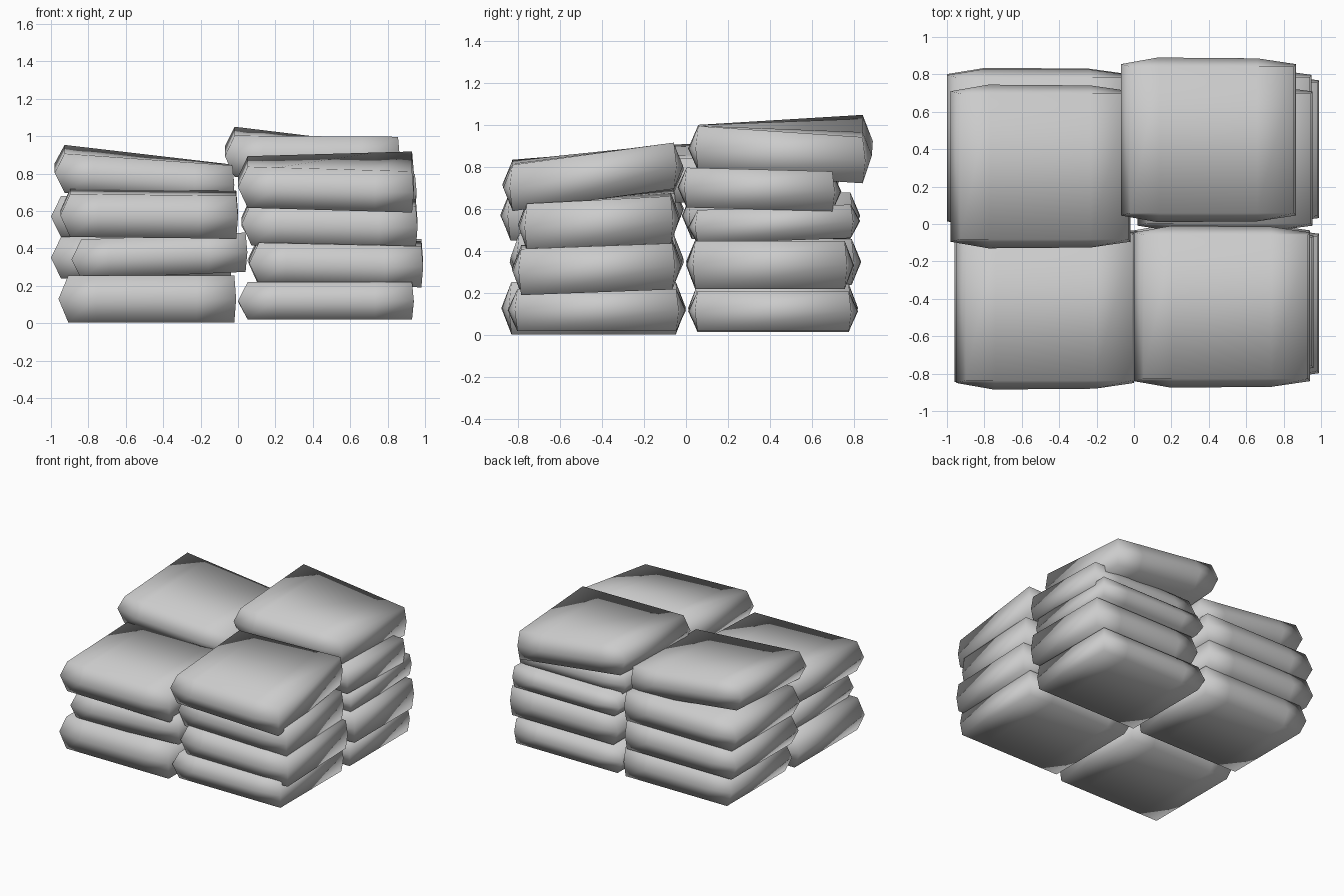
import bpy, bmesh

if "Cube" in bpy.data.objects:
    bpy.data.objects.remove(bpy.data.objects["Cube"])

# half outline of a sack (u along x, v = half depth): belly ring and flat panel ring
BELLY = [(-0.5, 0.46), (-0.29, 0.5), (0.28, 0.495), (0.5, 0.46)]
PANEL = [(-0.445, 0.445), (-0.28, 0.445), (0.28, 0.445), (0.49, 0.445)]


def outline(half):
    return [(u, -v) for u, v in half] + [(u, v) for u, v in reversed(half)]


def sack(name, x0, x1, y0, y1, z, h, a=0, b=0, t=0):
    """Pillow-like sack; a, b = rise along x and y, t = twist."""
    bm = bmesh.new()
    rings = []
    for half, k in ((PANEL, -0.5), (BELLY, 0), (PANEL, 0.5)):
        rings.append([bm.verts.new(((x0 + x1) / 2 + u * (x1 - x0),
                                    (y0 + y1) / 2 + v * (y1 - y0),
                                    z + k * h + a * u + b * v + t * u * v))
                      for u, v in outline(half)])
    n = len(rings[0])
    for lo, hi in zip(rings, rings[1:]):
        for i in range(n):
            j = (i + 1) % n
            bm.faces.new((lo[i], lo[j], hi[j], hi[i]))
    # top and bottom panels as strips between front and back edges
    for ring in (rings[0], rings[2]):
        for i in range(3):
            bm.faces.new((ring[i], ring[i + 1], ring[n - 2 - i], ring[n - 1 - i]))
    bmesh.ops.recalc_face_normals(bm, faces=bm.faces)
    for f in bm.faces:
        f.smooth = True
    me = bpy.data.meshes.new(name)
    bm.to_mesh(me)
    bm.free()
    ob = bpy.data.objects.new(name, me)
    bpy.context.collection.objects.link(ob)


# four columns of stacked sacks, bottom to top
STACKS = {
    "front_left_sack": [
        (-.96, -.01, -.88, 0, .13, .25),
        (-.89, .05, -.84, -.01, .36, .21, .04),
        (-.95, 0, -.885, -.01, .585, .23, -.01, .03)],
    "back_left_sack": [
        (-.95, -.01, .01, .82, .13, .23),
        (-1, -.03, 0, .835, .35, .22),
        (-1, -.02, -.02, .83, .57, .22),
        (-.98, -.02, -.13, .745, .785, .21, -.09, .03, -.05)],
    "front_right_sack": [
        (0, .94, -.85, 0, .12, .2),
        (.06, .99, -.83, -.02, .325, .22, -.02, .03),
        (.02, .96, -.8, -.03, .54, .23, -.02, .04),
        (0, .94, -.875, -.01, .755, .22, 0, .09, .06)],
    "back_right_sack": [
        (0, .94, .01, .82, .115, .19),
        (.05, .99, 0, .8, .335, .23),
        (.02, .95, .01, .83, .53, .16, 0, .03),
        (.02, .955, -.04, .74, .695, .19, 0, -.02),
        (-.07, .865, .01, .89, .89, .22, -.06, 0, -.12)],
}
for column, sacks in STACKS.items():
    for i, dims in enumerate(sacks):
        sack(f"{column}_{i + 1}", *dims)
